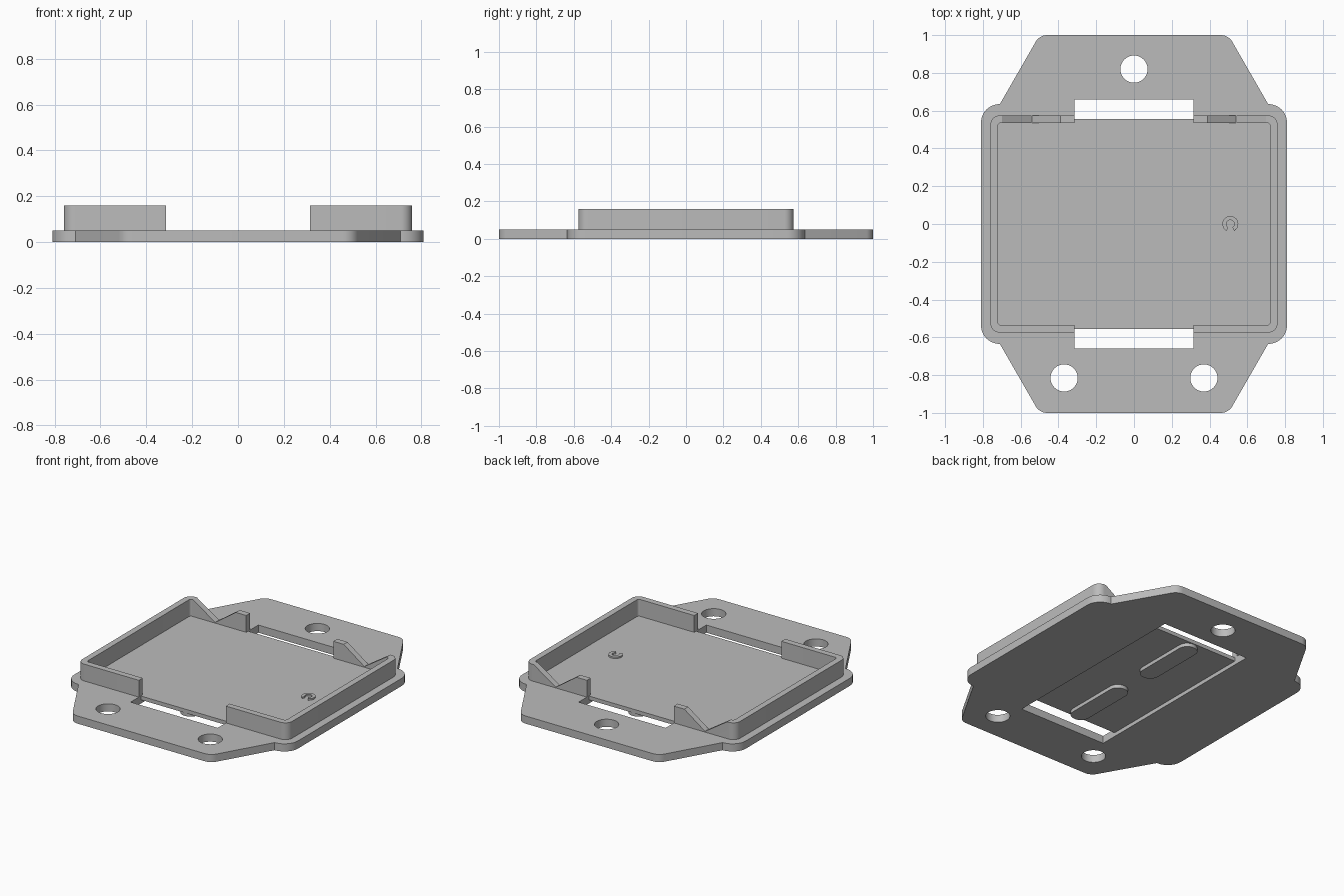
import bpy, bmesh, math
from mathutils import Vector, Matrix

cube = bpy.data.objects.get("Cube")
if cube:
    bpy.data.objects.remove(cube, do_unlink=True)

grey = bpy.data.materials.new("plain_grey")
grey.use_nodes = True
grey.diffuse_color = (0.5, 0.5, 0.5, 1)
grey.node_tree.nodes["Principled BSDF"].inputs["Base Color"].default_value = (0.5, 0.5, 0.5, 1)

PLATE_TOP, WALL_TOP, RECESS = 0.05, 0.16, 0.025
SLOT_X, SLOT_IN, SLOT_OUT = 0.315, 0.555, 0.66


def fillet(corners, steps=8):
    """Round each (x, y, radius) corner of a closed outline."""
    out = []
    for i, (x, y, r) in enumerate(corners):
        p = Vector((x, y))
        if r == 0:
            out.append(p)
            continue
        a = (Vector(corners[i - 1][:2]) - p).normalized()
        b = (Vector(corners[(i + 1) % len(corners)][:2]) - p).normalized()
        half = a.angle(b) / 2
        centre = p + (a + b).normalized() * (r / math.sin(half))
        start = p + a * (r / math.tan(half)) - centre
        end = p + b * (r / math.tan(half)) - centre
        sweep = math.atan2(start.x * end.y - start.y * end.x, start.dot(end))
        for k in range(steps + 1):
            out.append(centre + Matrix.Rotation(sweep * k / steps, 2) @ start)
    return out


def rect(x0, x1, y0, y1, r=0.0):
    return fillet([(x0, y0, r), (x1, y0, r), (x1, y1, r), (x0, y1, r)])


def circle(x, y, r, n=40):
    return [(x + r * math.cos(math.tau * k / n), y + r * math.sin(math.tau * k / n))
            for k in range(n)]


def prism(name, outline, low, high, upright=False):
    """Extrude an outline along z, or along y when upright."""
    bm = bmesh.new()
    place = (lambda u, v: (u, low, v)) if upright else (lambda u, v: (u, v, low))
    face = bm.faces.new([bm.verts.new(place(u, v)) for u, v in outline])
    shift = (0, high - low, 0) if upright else (0, 0, high - low)
    ext = bmesh.ops.extrude_face_region(bm, geom=[face])
    bmesh.ops.translate(bm, vec=shift,
                        verts=[v for v in ext["geom"] if isinstance(v, bmesh.types.BMVert)])
    bmesh.ops.recalc_face_normals(bm, faces=bm.faces)
    mesh = bpy.data.meshes.new(name)
    bm.to_mesh(mesh)
    bm.free()
    mesh.materials.append(grey)
    obj = bpy.data.objects.new(name, mesh)
    bpy.context.collection.objects.link(obj)
    return obj


def activate(obj):
    bpy.ops.object.select_all(action="DESELECT")
    obj.select_set(True)
    bpy.context.view_layer.objects.active = obj


def cut(obj, cutters):
    activate(obj)
    for cutter in cutters:
        mod = obj.modifiers.new("cut", "BOOLEAN")
        mod.operation, mod.solver, mod.object = "DIFFERENCE", "EXACT", cutter
        bpy.ops.object.modifier_apply(modifier=mod.name)
        bpy.data.objects.remove(cutter, do_unlink=True)


# Base plate: wide rounded middle with a tapered tab at each end
quarter = [(0.81, 0.63, 0.098), (0.71, 0.635, 0), (0.50, 1.0, 0.07)]
left_back = [(-x, y, r) for x, y, r in reversed(quarter)]
outline = quarter + left_back
outline += [(-x, -y, r) for x, y, r in outline]
base_plate = prism("base_plate", fillet(outline), 0, PLATE_TOP)

# Strap slots, shallow strap channel underneath, and mounting holes
cutters = [prism("channel_cutter", rect(-SLOT_X, SLOT_X, -0.6, 0.6), -0.1, RECESS)]
for s in (-1, 1):
    y0, y1 = sorted((s * SLOT_IN, s * SLOT_OUT))
    cutters.append(prism("slot_cutter", rect(-SLOT_X, SLOT_X, y0, y1), -0.1, 0.1))
for x, y in ((0, 0.82), (-0.37, -0.815), (0.37, -0.815)):
    cutters.append(prism("hole_cutter", circle(x, y, 0.072), -0.1, 0.1))
cut(base_plate, cutters)

# Tray wall: rounded frame, open at the slots, with V notches at the back
tray_wall = prism("tray_wall", rect(-0.76, 0.76, -0.575, 0.575, 0.05), 0.04, WALL_TOP)
cutters = [prism("tray_cutter", rect(-0.72, 0.72, -0.535, 0.535, 0.015), 0, 0.3),
           prism("gap_cutter", rect(-SLOT_X, SLOT_X, -0.8, 0.8), -0.1, 0.3)]
for s in (-1, 1):
    notch = [(s * 0.715, 0.17), (s * 0.54, 0.055), (s * 0.376, 0.17)]
    cutters.append(prism("notch_cutter", notch, 0.52, 0.7, upright=True))
cut(tray_wall, cutters)

# Rounded ribs under the floor, inside the strap channel
ribs = []
for s, name in ((-1, "front_strap_rib"), (1, "back_strap_rib")):
    y0, y1 = sorted((s * 0.09, s * 0.55))
    ribs.append(prism(name, rect(-0.06, 0.06, y0, y1, 0.058), 0.002, RECESS + 0.01))

# Small open ring on the tray floor, its gap facing the front
arc = [math.radians(-60 + 300 * k / 24) for k in range(25)]
ring = [(0.51 + 0.042 * math.cos(a), 0.042 * math.sin(a)) for a in arc]
ring += [(0.51 + 0.021 * math.cos(a), 0.021 * math.sin(a)) for a in reversed(arc)]
floor_ring = prism("floor_ring", ring, 0.045, 0.06)

for part in [base_plate, tray_wall, floor_ring] + ribs:
    activate(part)
    bpy.ops.object.shade_smooth_by_angle(angle=math.radians(30))
